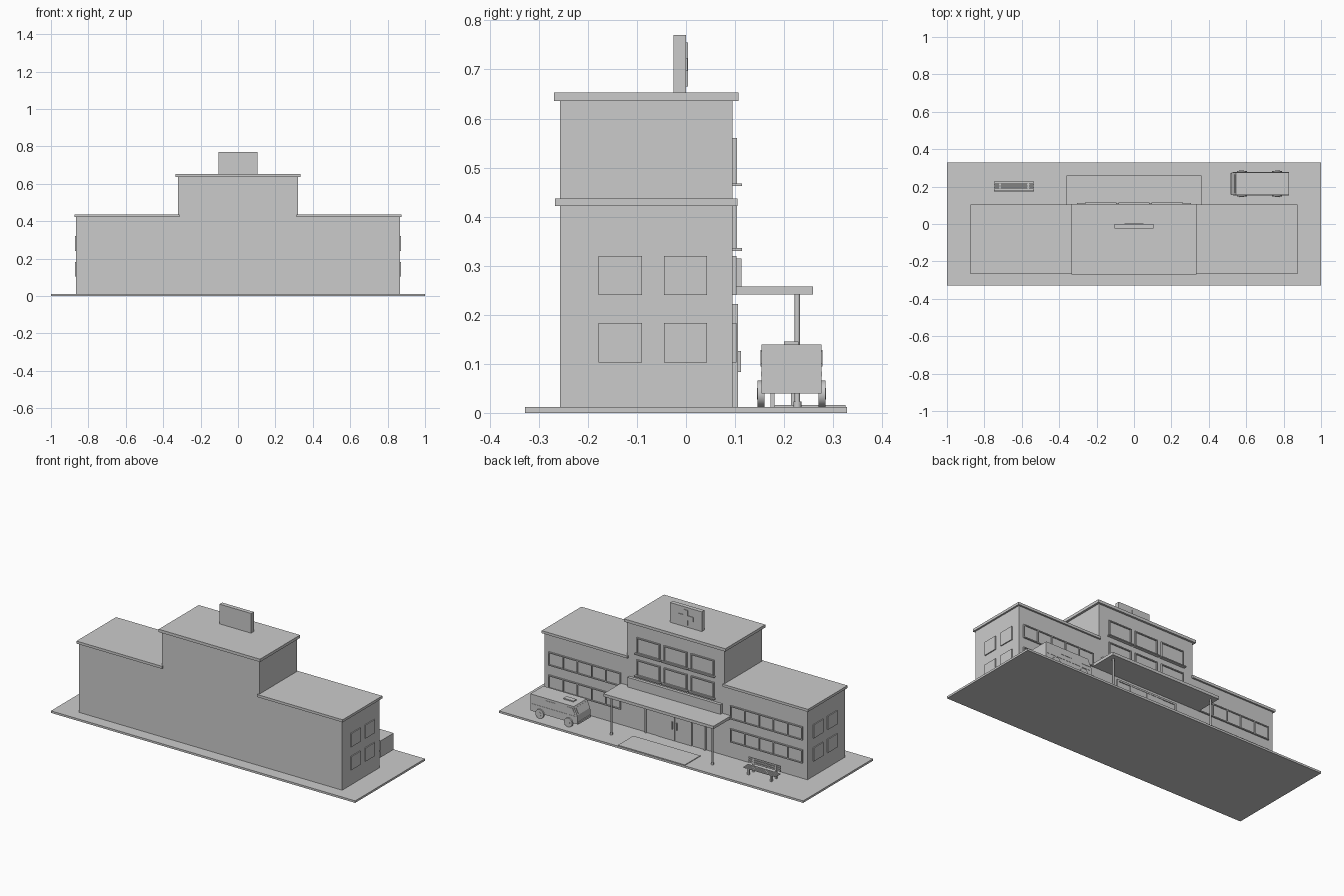
import bpy, bmesh, math
from mathutils import Matrix

if "Cube" in bpy.data.objects:
    bpy.data.objects.remove(bpy.data.objects["Cube"])


def add_box(bm, x0, x1, y0, y1, z0, z1):
    m = (Matrix.Translation(((x0 + x1) / 2, (y0 + y1) / 2, (z0 + z1) / 2))
         @ Matrix.Diagonal((x1 - x0, y1 - y0, z1 - z0, 1)))
    bmesh.ops.create_cube(bm, size=1, matrix=m)


def finish(name, bm):
    bmesh.ops.recalc_face_normals(bm, faces=bm.faces[:])
    me = bpy.data.meshes.new(name)
    bm.to_mesh(me)
    bm.free()
    ob = bpy.data.objects.new(name, me)
    bpy.context.collection.objects.link(ob)
    return ob


def boxes(name, *dims):
    bm = bmesh.new()
    for d in dims:
        add_box(bm, *d)
    return finish(name, bm)


def extrude_y(name, pts, y0, y1):
    bm = bmesh.new()
    f = bm.faces.new([bm.verts.new((x, y0, z)) for x, z in pts])
    r = bmesh.ops.extrude_face_region(bm, geom=[f])
    vs = [v for v in r['geom'] if isinstance(v, bmesh.types.BMVert)]
    bmesh.ops.translate(bm, verts=vs, vec=(0, y1 - y0, 0))
    return finish(name, bm)


def cylinder(name, loc, r, depth, axis='Z', sides=20):
    bm = bmesh.new()
    m = Matrix.Translation(loc)
    if axis == 'Y':
        m = m @ Matrix.Rotation(math.pi / 2, 4, 'X')
    bmesh.ops.create_cone(bm, cap_ends=True, segments=sides, radius1=r, radius2=r, depth=depth, matrix=m)
    ob = finish(name, bm)
    for p in ob.data.polygons:
        p.use_smooth = len(p.vertices) == 4
    return ob


def window(name, x0, x1, z0, z1, panes, y=0.095, t=0.006):
    """Framed window on the entrance wall: rim, mullions and recessed glass."""
    y1, w = y + t, 0.006
    parts = [(x0, x1, y - 0.002, y1, z0, z0 + w), (x0, x1, y - 0.002, y1, z1 - w, z1)]
    step = (x1 - x0 - w) / panes
    for i in range(panes + 1):
        x = x0 + i * step
        parts.append((x, x + w, y - 0.002, y1, z0 + w, z1 - w))
    parts.append((x0 + w, x1 - w, y - 0.002, y + 0.002, z0 + w, z1 - w))
    boxes(name, *parts)


# Site slab and walkway
boxes("ground_slab", (-1, 1, -.328, .328, 0, .012))
boxes("walkway", (-.22, .22, .18, .325, .010, .016))

# Stepped building mass
extrude_y("building", [(-.865, .01), (.865, .01), (.865, .425), (.32, .425),
                       (.32, .64), (-.32, .64), (-.32, .425), (-.865, .425)], -.257, .095)

# Roof slabs
boxes("main_roof", (-.333, .333, -.269, .107, .636, .653))
for s, n in ((-1, "left"), (1, "right")):
    a, b = sorted((s * .313, s * .875))
    boxes(n + "_wing_roof", (a, b, -.267, .105, .422, .437))

    # Windows on the end walls
    a, b = sorted((s * .86, s * .871))
    for j, z in enumerate((.103, .240)):
        for i, y in enumerate((-.178, -.045)):
            boxes(f"{n}_end_window_{j}{i}", (a, b, y, y + .088, z, z + .08))

    # Ribbon windows on the wings
    a, b = sorted((s * .36, s * .835))
    for j, z in enumerate((.103, .240)):
        window(f"{n}_ribbon_window_{j}", a, b, z, z + .08, 5, t=.008)

# Central windows with sills
for j, z in enumerate((.333, .465)):
    for i, x in enumerate((-.178, 0, .178)):
        window(f"centre_window_{j}{i}", x - .076, x + .076, z, z + .095, 1, t=.009)
        boxes(f"window_sill_{j}{i}", (x - .084, x + .084, .09, .114, z - .003, z + .003))

# Blank sign panel over the canopy
boxes("fascia_panel", (-.305, .305, .09, .113, .258, .315))

# Entrance canopy and posts
boxes("canopy", (-.362, .362, .09, .259, .241, .258))
for x in (-.332, .332):
    cylinder("canopy_post", (x, .227, .128), .0055, .236, sides=16)
    cylinder("post_base", (x, .227, .017), .008, .012, sides=16)

# Entrance doors
boxes("door_frame", (-.2, -.19, .09, .106, .012, .222), (.19, .2, .09, .106, .012, .222),
      (-.2, .2, .09, .106, .212, .222))
for s in (-1, 1):
    a, b = sorted((s * .002, s * .11))
    boxes("door_leaf", (a, b, .09, .104, .014, .212))
    a, b = sorted((s * .112, s * .19))
    boxes("door_sidelight", (a, b, .09, .101, .014, .212))
    a, b = sorted((s * .012, s * .018))
    boxes("door_handle", (a, b, .103, .112, .083, .126))

# Rooftop sign with plain plus shape
boxes("rooftop_sign", (-.104, .104, -.025, 0, .65, .77))
boxes("sign_plus_upright", (-.013, .013, -.002, .004, .665, .755))
boxes("sign_plus_bar", (-.05, .05, -.002, .0035, .697, .723))

# Parked van, nose towards -x
extrude_y("van_body", [(.83, .04), (.83, .139), (.545, .139), (.522, .092), (.52, .04)], .154, .276)
boxes("van_roof_light", (.58, .645, .2, .229, .137, .145))
boxes("van_bumper", (.515, .525, .158, .272, .04, .052))
for s, y in ((-1, .154), (1, .276)):
    n = "near" if s > 0 else "far"

    def span(inner, outer):
        return sorted((y - s * inner, y + s * outer))
    extrude_y(f"van_cab_window_{n}", [(.537, .095), (.59, .095), (.59, .128), (.551, .128)], *span(.004, .002))
    boxes(f"van_side_window_{n}", (.66, .73, *span(.004, .002), .1, .126))
    boxes(f"van_stripe_{n}", (.53, .828, *span(.004, .0015), .074, .084))
    for x in (.577, .765):
        cylinder(f"van_wheel_{n}", (x, y + s * .001, .039), .027, .014, 'Y', 24)
        cylinder(f"van_hub_{n}", (x, y + s * .007, .039), .012, .004, 'Y', 16)

# Windscreen following the sloped nose
extrude_y("van_windscreen", [(.5245, .1), (.5225, .101), (.538, .132), (.54, .131)], .165, .265)

# Slatted bench
for i in range(4):
    y = .18 + i * .0125
    boxes(f"bench_seat_slat_{i}", (-.748, -.535, y, y + .009, .046, .051))
for i in range(3):
    z = .06 + i * .0125
    boxes(f"bench_back_slat_{i}", (-.748, -.535, .175, .179, z, z + .009))
for x in (-.722, -.572):
    boxes("bench_leg", (x, x + .012, .172, .226, .04, .046), (x, x + .012, .172, .18, .012, .092),
          (x, x + .012, .214, .226, .012, .042))
